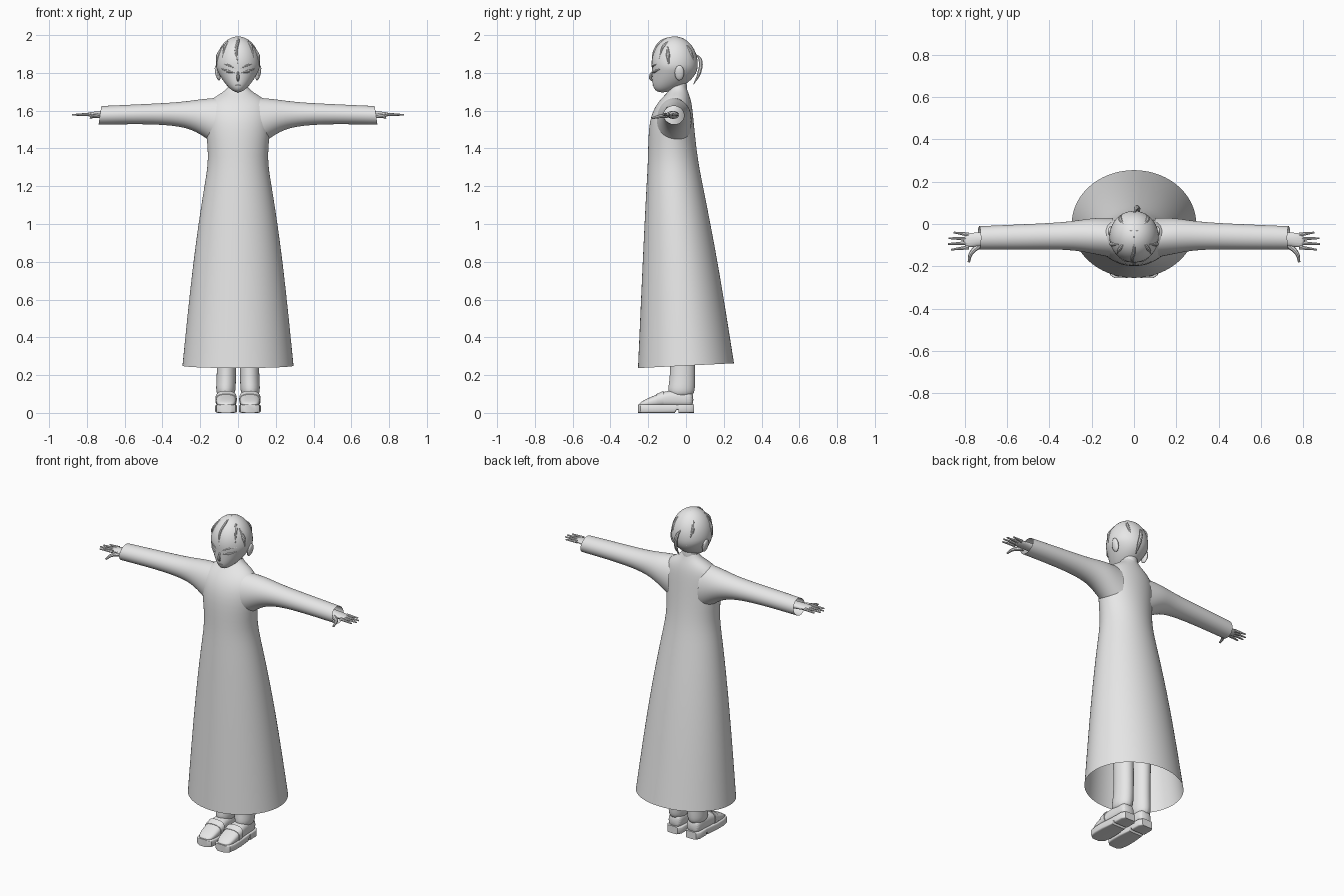
import bpy, bmesh
from math import sin, cos, pi, copysign
from mathutils import Vector
from mathutils.bvhtree import BVHTree

if "Cube" in bpy.data.objects:
    bpy.data.objects.remove(bpy.data.objects["Cube"], do_unlink=True)

grey = bpy.data.materials.new("light_grey")
grey.use_nodes = True
grey.diffuse_color = (0.8, 0.8, 0.8, 1)
grey.node_tree.nodes["Principled BSDF"].inputs["Base Color"].default_value = grey.diffuse_color
parts = []


def register(name, data):
    obj = bpy.data.objects.new(name, data)
    bpy.context.collection.objects.link(obj)
    data.materials.append(grey)
    parts.append(obj)
    return obj


def finish(name, bm, adjust):
    """Reshape the vertices by a rule, then store the mesh as an object."""
    for vert in bm.verts:
        adjust(vert.co)
    bmesh.ops.recalc_face_normals(bm, faces=bm.faces)
    mesh = bpy.data.meshes.new(name)
    bm.to_mesh(mesh)
    bm.free()
    return register(name, mesh)


def loft(name, axis, stations, adjust, sides=24, power=2, caps=True, levels=2):
    """Skin rounded rings; a station is (position, u low, u high, v low, v high)."""
    bm = bmesh.new()
    rings = []
    for position, u_low, u_high, v_low, v_high in stations:
        ring = []
        for i in range(sides):
            c, s = cos(2 * pi * i / sides), sin(2 * pi * i / sides)
            c, s = (copysign(abs(value) ** (2 / power), value) for value in (c, s))
            u = (u_low + u_high + (u_high - u_low) * c) / 2
            v = (v_low + v_high + (v_high - v_low) * s) / 2
            corner = {"x": (position, u, v), "y": (u, position, v), "z": (u, v, position)}
            ring.append(bm.verts.new(corner[axis]))
        rings.append(ring)
    for lower, upper in zip(rings, rings[1:]):
        for i in range(sides):
            bm.faces.new((lower[i - 1], lower[i], upper[i], upper[i - 1]))
    if caps:
        bm.faces.new(rings[0])
        bm.faces.new(rings[-1])
    obj = finish(name, bm, adjust)
    if levels:
        smoothing = obj.modifiers.new("smoothing", "SUBSURF")
        smoothing.levels = smoothing.render_levels = levels
    return obj


def lock_taper(t):
    return max(sin(pi * t), 0.15)


def finger_taper(t):
    return 1 - 0.6 * t


def strand(name, points, thickness, taper):
    """Round tube through the points, its thickness set by the taper rule."""
    curve = bpy.data.curves.new(name, "CURVE")
    curve.dimensions = "3D"
    curve.bevel_depth = thickness
    curve.bevel_resolution = 2
    curve.resolution_u = 8
    curve.use_fill_caps = True
    spline = curve.splines.new("BEZIER")
    spline.bezier_points.add(len(points) - 1)
    for i, (knot, point) in enumerate(zip(spline.bezier_points, points)):
        knot.co = point
        knot.radius = taper(i / (len(points) - 1))
        knot.handle_left_type = knot.handle_right_type = "AUTO"
    register(name, curve)


# Long robe, open at the tilted hem
def tilt_hem(co):
    if co.z < 0.3:
        co.z += 0.05 * co.y


robe_profile = [  # height, half width, front, back
    (.25, .295, -.255, .255), (.8, .24, -.23, .17), (1.2, .18, -.21, .09),
    (1.35, .15, -.2, .06), (1.55, .18, -.2, .04), (1.65, .17, -.15, .03),
    (1.7, .07, -.09, .01), (1.73, .05, -.08, 0)]
loft("robe", "z", [(z, -half, half, front, back) for z, half, front, back in robe_profile],
     tilt_hem, sides=40, caps=False)


# Head: an egg whose jaw narrows and slides forward, on a plain neck
core = Vector((0, -.06, 1.845))


def shape_head(co):
    jaw = max(0, -co.z - 0.1)
    co.x *= 0.116 * (1 - 0.35 * jaw)
    co.y = co.y * 0.122 - 0.08 * jaw ** 2
    co.z *= 0.148
    co += core


bm = bmesh.new()
bmesh.ops.create_uvsphere(bm, u_segments=40, v_segments=28, radius=1)
head = finish("head", bm, shape_head)
loft("neck", "z", [(z, -.045, .045, -.08, .005) for z in (1.65, 1.72, 1.8)],
     lambda co: None, levels=1)
bpy.context.view_layer.update()
skull = BVHTree.FromObject(head, bpy.context.evaluated_depsgraph_get())


def hug(points):
    """Drop points onto the head along lines to its core."""
    rays = [(Vector(point) - core).normalized() for point in points]
    return [skull.ray_cast(core + ray, -ray)[0] for ray in rays]


# Nose, mouth and centre hair
strand("nose", [(0, -.17, 1.82), (0, -.188, 1.775), (0, -.17, 1.75)], .009, lock_taper)
strand("mouth", hug([(-.02, -.17, 1.73), (0, -.18, 1.73), (.02, -.17, 1.73)]), .003, lock_taper)
strand("front_lock", hug([(0, -.06, 2), (0, -.13, 1.97), (-.01, -.17, 1.92), (0, -.19, 1.85)]),
       .009, lock_taper)
strand("back_tail", [(0, .05, 1.9), (.01, .075, 1.87), (.02, .07, 1.8), (.02, .04, 1.74)],
       .012, lock_taper)

for side, sign in (("left", 1), ("right", -1)):
    def mirror(co):
        co.x *= sign

    def mirrored(points):
        return [(sign * x, y, z) for x, y, z in points]

    # Brow, eye and swept hair locks lying on the head
    head_details = {
        "brow": (.005, [(.01, -.18, 1.82), (.05, -.17, 1.84), (.09, -.14, 1.85)]),
        "eye": (.008, [(.02, -.18, 1.8), (.05, -.16, 1.81), (.09, -.14, 1.82)]),
        "temple_lock": (.011, [(.08, -.1, 1.96), (.12, -.1, 1.9), (.11, -.09, 1.84)]),
        "crown_lock": (.009, [(.01, -.03, 2), (.07, -.12, 1.95), (.09, -.15, 1.88)]),
        "rear_lock": (.009, [(.02, -.03, 2), (.07, .03, 1.92), (.04, .05, 1.81)])}
    for detail, (thickness, points) in head_details.items():
        strand(f"{side}_{detail}", hug(mirrored(points)), thickness, lock_taper)

    # Ear: a flattened ball leaning outward toward the top
    def shape_ear(co):
        co.x = sign * (0.108 + 0.013 * co.x + 0.008 * co.z)
        co.y = 0.025 * co.y - 0.035
        co.z = 0.04 * co.z + 1.8

    bm = bmesh.new()
    bmesh.ops.create_uvsphere(bm, u_segments=16, v_segments=10, radius=1)
    finish(f"{side}_ear", bm, shape_ear)

    # Sleeve, open at the slanted cuff
    def shape_sleeve(co):
        if co.x > 0.7:
            co.x += (1.58 - co.z) * 0.15
        mirror(co)

    loft(f"{side}_sleeve", "x", [
        (.1, -.16, .03, 1.4, 1.67), (.2, -.14, .03, 1.48, 1.662), (.3, -.12, .01, 1.52, 1.645),
        (.5, -.12, 0, 1.53, 1.635), (.73, -.12, -.01, 1.525, 1.625)],
        shape_sleeve, caps=False)

    # Palm with four fanned fingers and a thumb
    loft(f"{side}_palm", "x", [
        (.6, -.1, -.03, 1.55, 1.6), (.72, -.1, -.04, 1.56, 1.6), (.81, -.12, -.04, 1.57, 1.59)],
        mirror, sides=16)
    for i, finger in enumerate(("little", "ring", "middle", "index")):
        root = (.78, -.05 - .02 * i, 1.58)
        tip = (.88 - .01 * (i - 1.7) ** 2, -.04 - .027 * i, 1.578)
        strand(f"{side}_{finger}_finger", mirrored([root, tip]), .01, finger_taper)
    strand(f"{side}_thumb", mirrored([(.73, -.1, 1.575), (.77, -.14, 1.57), (.78, -.18, 1.56)]),
           .014, finger_taper)

    # Trouser leg, flared over the shoe
    loft(f"{side}_trouser_leg", "z", [
        (.08, .02, .11, -.09, .04), (.13, .01, .12, -.1, .05), (.2, .01, .11, -.08, .05),
        (.6, .01, .12, -.09, .05), (1.1, 0, .14, -.12, .05)], mirror, sides=16)

    # Shoe: upper, strap, front sole and heel
    def shoe_part(name, rows, power, levels):
        """Rows run toe to heel as (y, half width, bottom, top)."""
        middle = 0.063
        loft(f"{side}_shoe_{name}", "y",
             [(y, middle - half, middle + half, low, high) for y, half, low, high in rows],
             mirror, power=power, levels=levels)

    shoe_part("upper", [(-.25, .03, .03, .05), (-.22, .05, .03, .07), (-.15, .055, .03, .1),
                        (-.1, .05, .03, .12), (0, .045, .03, .12), (.04, .04, .03, .11)], 2.6, 2)
    shoe_part("strap", [(-.155, .057, .03, .1), (-.12, .057, .03, .117)], 2.6, 0)
    shoe_part("sole", [(-.255, .03, 0, .045), (-.24, .05, 0, .045), (-.2, .058, 0, .045),
                       (-.14, .058, 0, .045), (-.06, .05, 0, .045), (-.05, .05, .015, .045),
                       (0, .045, .015, .045)], 7, 0)
    shoe_part("heel", [(-.04, .05, 0, .045), (.02, .05, 0, .045), (.042, .035, 0, .045)], 7, 0)

# Turn strands into meshes, then smooth everything but sharp edges
bpy.ops.object.select_all(action="DESELECT")
for obj in parts:
    if obj.type == "CURVE":
        obj.select_set(True)
        bpy.context.view_layer.objects.active = obj
bpy.ops.object.convert(target="MESH")
for obj in parts:
    obj.select_set(True)
bpy.ops.object.shade_smooth_by_angle(angle=0.7)
